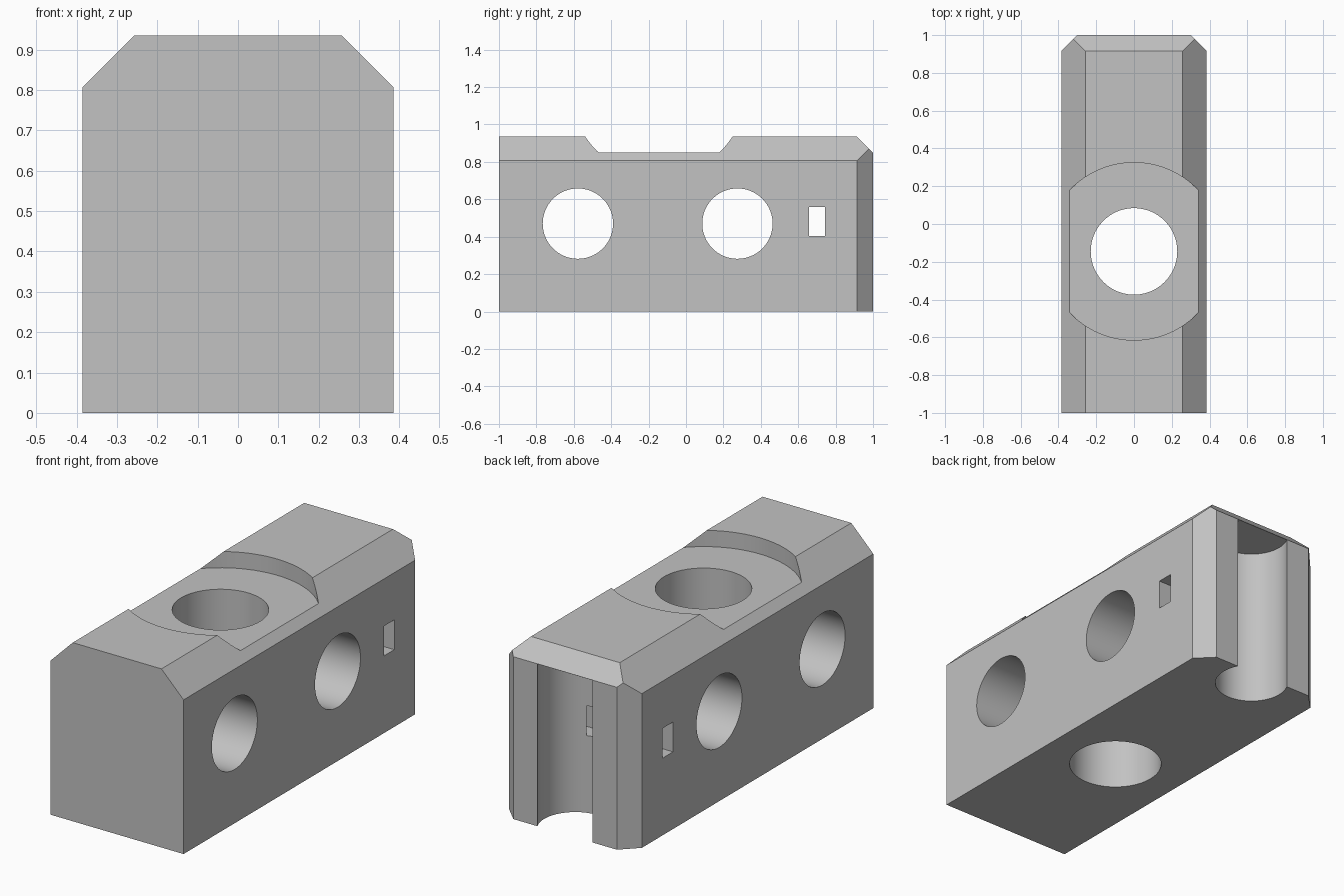
import bpy, bmesh, math
from mathutils import Vector

cube = bpy.data.objects.get("Cube")
if cube:
    bpy.data.objects.remove(cube, do_unlink=True)

HALF_W, HEIGHT = 0.385, 0.935
BORE_Y = -0.145

grey = bpy.data.materials.new("plain grey")
grey.use_nodes = True
colour = (0.54, 0.54, 0.54, 1)
grey.diffuse_color = colour
grey.node_tree.nodes["Principled BSDF"].inputs["Base Color"].default_value = colour


def finish(bm, name):
    bmesh.ops.recalc_face_normals(bm, faces=bm.faces[:])
    mesh = bpy.data.meshes.new(name)
    bm.to_mesh(mesh)
    bm.free()
    mesh.materials.append(grey)
    obj = bpy.data.objects.new(name, mesh)
    bpy.context.collection.objects.link(obj)
    return obj


def box(bm, low, high):
    geom = bmesh.ops.create_cube(bm, size=1)["verts"]
    low, high = Vector(low), Vector(high)
    bmesh.ops.scale(bm, vec=high - low, verts=geom)
    bmesh.ops.translate(bm, vec=(low + high) / 2, verts=geom)


def box_cutter(name, low, high):
    bm = bmesh.new()
    box(bm, low, high)
    return finish(bm, name)


def round_cutter(name, radius, depth, centre, sideways=False):
    bm = bmesh.new()
    bmesh.ops.create_cone(bm, cap_ends=True, segments=96, radius1=radius,
                          radius2=radius, depth=depth)
    obj = finish(bm, name)
    obj.location = centre
    if sideways:
        obj.rotation_euler.y = math.pi / 2
    return obj


# Block with long top chamfers and a chamfered back end
bm = bmesh.new()
box(bm, (-HALF_W, -1, 0), (HALF_W, 1, HEIGHT))
chamfers = [((0, 0.915, HEIGHT), (0, 1, 1))]
for side in (-1, 1):
    chamfers.append(((side * 0.257, 0, HEIGHT), (side, 0, 1)))
    chamfers.append(((side * HALF_W, 0.915, 0), (side, 1, 0)))
for point, normal in chamfers:
    bmesh.ops.bisect_plane(bm, geom=bm.verts[:] + bm.edges[:] + bm.faces[:],
                           plane_co=point, plane_no=normal, clear_outer=True)
    bmesh.ops.holes_fill(bm, edges=[e for e in bm.edges if e.is_boundary], sides=0)
block = finish(bm, "block")

# Round top seat, bores, back groove and small slot
cutters = [
    round_cutter("top_seat_cutter", 0.47, 0.4, (0, BORE_Y, 1.05)),
    round_cutter("vertical_bore_cutter", 0.229, 3, (0, BORE_Y, 0.5)),
    round_cutter("front_cross_bore_cutter", 0.188, 2, (0, -0.578, 0.47), True),
    round_cutter("back_cross_bore_cutter", 0.188, 2, (0, 0.275, 0.47), True),
    round_cutter("back_groove_cutter", 0.181, 1.85, (0, 0.915, -0.076)),
    box_cutter("slot_cutter", (-1, 0.657, 0.404), (1, 0.743, 0.56)),
]
bpy.ops.object.select_all(action="DESELECT")
block.select_set(True)
bpy.context.view_layer.objects.active = block
for cutter in cutters:
    cutter.hide_render = True
    mod = block.modifiers.new(cutter.name, "BOOLEAN")
    mod.operation = "DIFFERENCE"
    mod.solver = "EXACT"
    mod.object = cutter
    bpy.ops.object.modifier_apply(modifier=mod.name)
for cutter in cutters:
    bpy.data.objects.remove(cutter, do_unlink=True)

bpy.ops.object.shade_smooth_by_angle(angle=math.radians(25))
